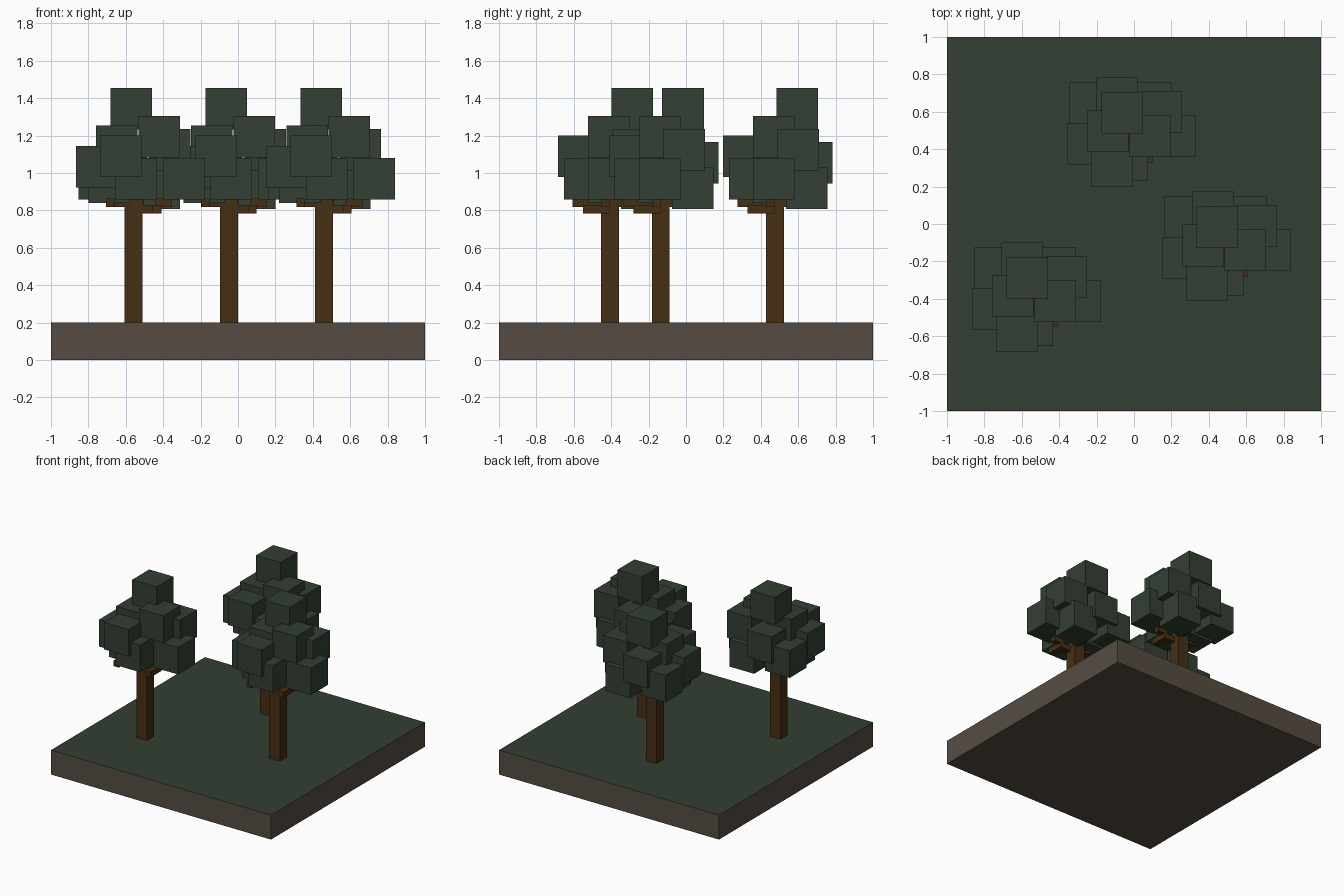
import bpy, bmesh
from mathutils import Matrix, Vector

if "Cube" in bpy.data.objects:
    bpy.data.objects.remove(bpy.data.objects["Cube"])


def material(name, rgb):
    m = bpy.data.materials.new(name)
    m.diffuse_color = (*rgb, 1)
    m.use_nodes = True
    m.node_tree.nodes["Principled BSDF"].inputs["Base Color"].default_value = m.diffuse_color
    return m


GREEN = material("leaf_green", (0.033, 0.050, 0.033))
BARK = material("bark_brown", (0.062, 0.028, 0.007))
SOIL = material("soil_brown", (0.092, 0.073, 0.055))


def boxes(name, items, mats):
    """One object made of boxes given as (centre, size)."""
    bm = bmesh.new()
    for c, s in items:
        bmesh.ops.create_cube(bm, size=1, matrix=Matrix.Translation(c) @ Matrix.Diagonal((*s, 1)))
    me = bpy.data.meshes.new(name)
    bm.to_mesh(me)
    bm.free()
    for m in mats:
        me.materials.append(m)
    ob = bpy.data.objects.new(name, me)
    bpy.context.collection.objects.link(ob)
    return ob


# ground slab with grassy top face
slab = boxes("ground_slab", [((0, 0, 0.1), (2, 2, 0.2))], [SOIL, GREEN])
for p in slab.data.polygons:
    p.material_index = 1 if p.normal.z > 0.5 else 0

# leaf cube centres, relative to the trunk axis (z absolute)
S = 0.222
LEAVES = [
    (-0.014, 0.119, 1.344), (-0.040, 0.198, 1.056), (-0.185, 0.171, 0.970),
    (0.138, 0.171, 0.918), (-0.196, -0.049, 1.033), (-0.091, 0.020, 1.144),
    (0.136, -0.005, 1.194), (0.269, -0.005, 0.970), (-0.068, -0.167, 1.089),
    (0.014, -0.135, 0.970), (0.194, 0.125, 1.124), (-0.131, -0.012, 0.951),
]

# stepped branch pieces under the crown
B = 0.046
BRANCHES = [
    ((0.074, -0.025, 0.806), (0.148, B, B)), ((0.125, -0.075, 0.806), (B, 0.14, B)),
    ((0.160, -0.025, 0.842), (0.09, B, B)), ((-0.085, -0.02, 0.842), (0.125, B, B)),
    ((-0.124, -0.105, 0.842), (B, 0.19, B)), ((0.03, 0.09, 0.842), (B, 0.13, B)),
]

# three identical trees
for i, (x, y) in enumerate([(-0.558, -0.407), (-0.049, 0.475), (0.460, -0.135)], 1):
    o = Vector((x, y, 0))
    boxes(f"trunk_{i}", [(o + Vector((0, 0, 0.65)), (0.096, 0.096, 0.9))], [BARK])
    boxes(f"branches_{i}", [(o + Vector(c), s) for c, s in BRANCHES], [BARK])
    boxes(f"foliage_{i}", [(o + Vector(c), (S, S, S)) for c in LEAVES], [GREEN])
